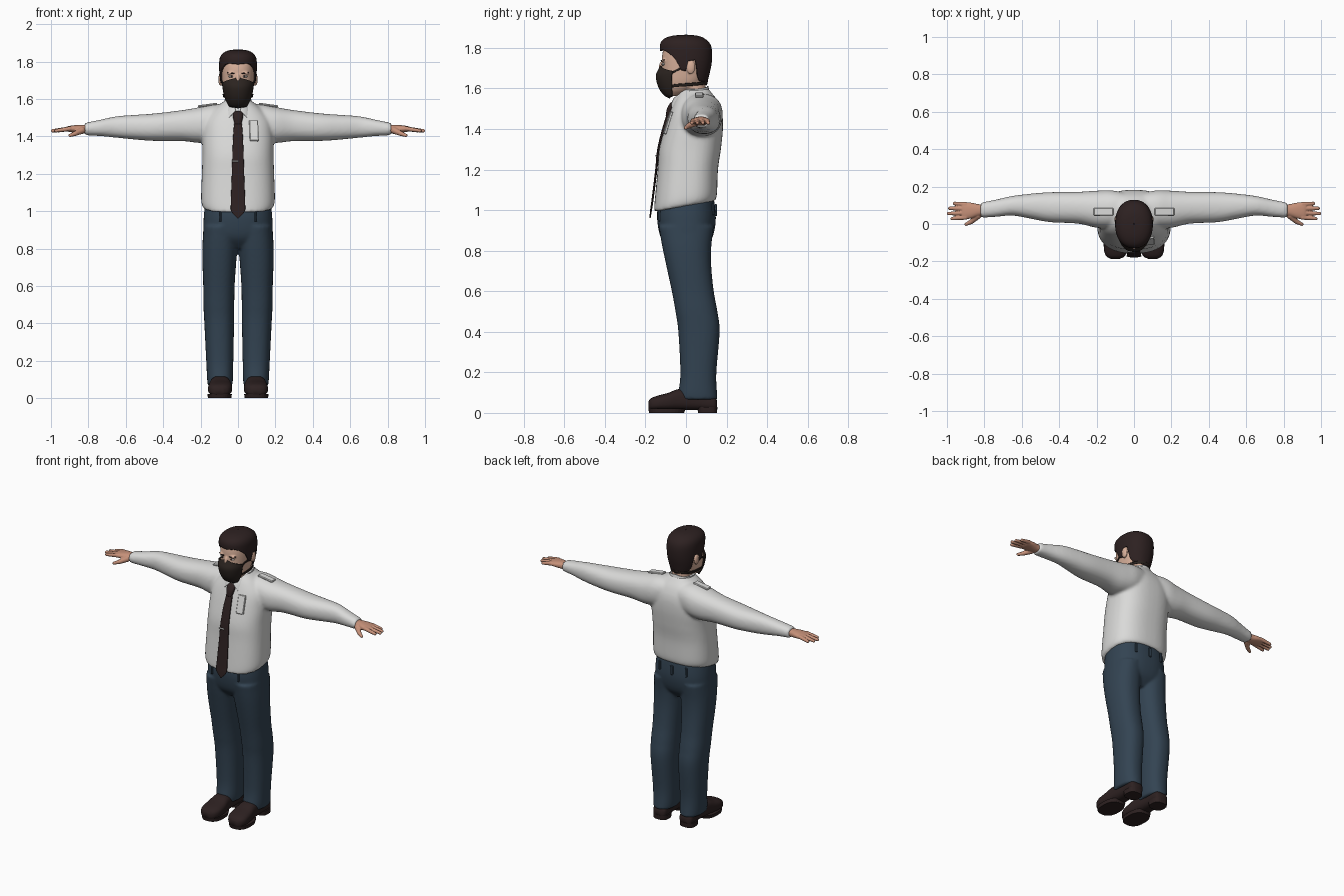
import bpy, bmesh, math
from mathutils import Vector, Matrix


def material(name, rgb):
    m = bpy.data.materials.new(name)
    m.diffuse_color = (*rgb, 1)
    return m


WHITE = material("shirt white", (0.70, 0.70, 0.69))
BLUE = material("trouser blue", (0.033, 0.057, 0.085))
DARK = material("dark brown", (0.026, 0.015, 0.015))
MASK = material("mask black", (0.024, 0.017, 0.014))
FACE = material("face skin", (0.68, 0.43, 0.32))
HAND = material("hand skin", (0.56, 0.28, 0.19))
EYE = material("eye white", (0.75, 0.72, 0.68))


def finish(name, bm, mat, voxel=0, smooth=6, thick=0, recalc=True, flat=False):
    if recalc:
        bmesh.ops.recalc_face_normals(bm, faces=bm.faces)
    for f in bm.faces:
        f.smooth = not flat
    me = bpy.data.meshes.new(name)
    bm.to_mesh(me)
    bm.free()
    me.materials.append(mat)
    ob = bpy.data.objects.new(name, me)
    bpy.context.collection.objects.link(ob)
    if voxel:
        r = ob.modifiers.new("fuse", "REMESH")
        r.mode, r.voxel_size, r.use_smooth_shade = "VOXEL", voxel, True
        s = ob.modifiers.new("soften", "SMOOTH")
        s.factor, s.iterations = 0.5, smooth
    if thick:
        s = ob.modifiers.new("thickness", "SOLIDIFY")
        s.thickness, s.offset = thick, -1
    return ob


def refine(rings, n=6):
    """Catmull-Rom interpolation between the given sections."""
    out = []
    for i in range(len(rings) - 1):
        p0, p1 = rings[max(i - 1, 0)], rings[i]
        p2, p3 = rings[i + 1], rings[min(i + 2, len(rings) - 1)]
        for k in range(n):
            t = k / n
            out.append([0.5 * (2 * b + (c - a) * t + (2 * a - 5 * b + 4 * c - d) * t * t
                               + (3 * b - a - 3 * c + d) * t ** 3)
                        for a, b, c, d in zip(p0, p1, p2, p3)])
    return out + [list(rings[-1])]


def section(r, a, p):
    """Point on a superellipse section (t, umin, umax, vmin, vmax)."""
    s, c = math.sin(a), math.cos(a)
    u = (r[1] + r[2]) / 2 + (r[2] - r[1]) / 2 * math.copysign(abs(s) ** (2 / p), s)
    v = (r[3] + r[4]) / 2 - (r[4] - r[3]) / 2 * math.copysign(abs(c) ** (2 / p), c)
    return u, v


def loft(bm, rings, axis="z", p=2.3, side=1, n=32, tilt=None):
    rows = []
    for r in refine(rings):
        row = []
        for k in range(n):
            u, v = section(r, 2 * math.pi * k / n, p)
            t = r[0]
            co = {"z": (u, v, t), "x": (t, u, v), "y": (u, t, v)}[axis]
            lift = tilt(t) * co[1] if tilt else 0
            row.append(bm.verts.new((co[0] * side, co[1], co[2] + lift)))
        rows.append(row)
    for a, b in zip(rows, rows[1:]):
        for k in range(n):
            bm.faces.new((a[k], a[(k + 1) % n], b[(k + 1) % n], b[k]))
    bm.faces.new(rows[0])
    bm.faces.new(rows[-1])


def lerp_table(tab, x):
    for a, b in zip(tab, tab[1:]):
        if x <= b[0]:
            f = max(0, (x - a[0]) / (b[0] - a[0]))
            return [p + (q - p) * f for p, q in zip(a, b)]
    return list(tab[-1])


def shell(name, mat, profile, a0, a1, low, high, thick=0.006, rows=20, cols=72, p=2.2):
    """Open sheet around the z axis; low and high edges are tables of (degrees from front, z)."""
    prof, bm, grid = refine(profile), bmesh.new(), []
    for j in range(cols + 1):
        deg = a0 + (a1 - a0) * j / cols
        fold = abs((deg + 180) % 360 - 180)
        zl, zh = lerp_table(low, fold)[1], lerp_table(high, fold)[1]
        col = []
        for i in range(rows + 1):
            z = zl + (zh - zl) * math.sin(i / rows * math.pi / 2)
            u, v = section(lerp_table(prof, z), math.radians(deg), p)
            col.append(bm.verts.new((u, v, z)))
        grid.append(col)
    for a, b in zip(grid, grid[1:]):
        for i in range(rows):
            bm.faces.new((a[i], b[i], b[i + 1], a[i + 1]))
    bmesh.ops.remove_doubles(bm, verts=bm.verts, dist=1e-5)
    return finish(name, bm, mat, thick=thick, recalc=False)


def ball(bm, loc, size):
    bmesh.ops.create_uvsphere(bm, u_segments=20, v_segments=12, radius=1,
                              matrix=Matrix.Translation(loc) @ Matrix.Diagonal((*size, 1)))


def capsule(bm, a, b, r0, r1):
    a, b = Vector(a), Vector(b)
    rot = (b - a).to_track_quat("Z", "Y").to_matrix().to_4x4()
    bmesh.ops.create_cone(bm, cap_ends=True, segments=14, radius1=r0, radius2=r1, depth=(b - a).length,
                          matrix=Matrix.Translation((a + b) / 2) @ rot)
    ball(bm, a, (r0,) * 3)
    ball(bm, b, (r1,) * 3)


def plate(name, mat, loc, size, rot=(0, 0, 0), bevel=0.003):
    bm = bmesh.new()
    bmesh.ops.create_cube(bm, size=1, matrix=Matrix.Diagonal((*size, 1)))
    bmesh.ops.bevel(bm, geom=bm.edges[:], offset=min(bevel, min(size) / 3), segments=1, affect="EDGES")
    ob = finish(name, bm, mat, flat=True)
    ob.location, ob.rotation_euler = loc, rot
    return ob


# Shirt: torso with slanted hem, fused with both sleeves
bm = bmesh.new()
loft(bm, [(1.02, -.185, .185, -.158, .145), (1.06, -.197, .197, -.155, .153), (1.2, -.193, .193, -.14, .158),
          (1.3, -.19, .19, -.132, .172), (1.4, -.19, .19, -.106, .182), (1.48, -.18, .18, -.08, .178),
          (1.54, -.135, .135, -.056, .155), (1.58, -.085, .085, -.035, .125), (1.6, -.06, .06, -.02, .11)],
     p=2.5, n=48, tilt=lambda z: 0.18 * max(0, 1 - (z - 1.02) / 0.2))
for s in (1, -1):
    loft(bm, [(.02, 0, .16, 1.41, 1.57), (.12, -.02, .18, 1.375, 1.573), (.2, -.02, .178, 1.365, 1.557),
              (.3, .002, .172, 1.375, 1.54), (.45, .01, .17, 1.376, 1.522), (.55, .028, .162, 1.383, 1.515),
              (.65, .045, .15, 1.393, 1.507), (.74, .038, .13, 1.402, 1.488), (.8, .035, .118, 1.405, 1.476),
              (.82, .036, .115, 1.408, 1.472)], "x", side=s)
finish("shirt", bm, WHITE, voxel=0.009, smooth=6)

# Collar in two leaves, open at the front
shell("shirt_collar", WHITE, [(1.49, -.1, .1, -.085, .16), (1.54, -.088, .088, -.068, .136),
                              (1.58, -.075, .075, -.045, .118), (1.62, -.066, .066, -.02, .108)], 8, 352,
      [(8, 1.535), (28, 1.50), (60, 1.545), (180, 1.565)], [(8, 1.55), (60, 1.59), (180, 1.612)])

# Trousers: hips fused with both legs
bm = bmesh.new()
loft(bm, [(.8, -.1, .1, -.07, .08), (.86, -.178, .178, -.122, .128), (.95, -.184, .184, -.142, .147),
          (1.04, -.176, .176, -.14, .138)], n=48, p=2.4, tilt=lambda z: 0.12 * max(0, (z - .95) / .09))
for s in (1, -1):
    loft(bm, [(.065, .032, .16, -.035, .157), (.1, .027, .165, -.037, .153), (.2, .025, .17, -.028, .15),
              (.4, .021, .18, -.038, .166), (.5, .02, .185, -.052, .155), (.6, .018, .186, -.07, .137),
              (.72, .01, .19, -.096, .125), (.82, .002, .19, -.117, .125), (.92, .0, .184, -.135, .137)], side=s)
finish("trousers", bm, BLUE, voxel=0.008, smooth=5)
for s in (1, -1):
    plate("belt_loop_front", BLUE, (s * .095, -.133, .975), (.014, .012, .06), (0, 0, s * .2))
    plate("belt_loop_back", BLUE, (s * .095, .135, 1.005), (.014, .012, .06), (0, 0, -s * .2))
plate("belt_loop_centre", BLUE, (0, .147, 1.0), (.02, .012, .06))

# Shoes with heel and sole
for s in (1, -1):
    bm = bmesh.new()
    loft(bm, [(.153, .07, .12, .02, .06), (.135, .05, .14, .012, .085), (.06, .047, .143, .014, .11),
              (-.03, .04, .15, .014, .118), (-.09, .032, .158, .012, .098), (-.14, .034, .16, .012, .085),
              (-.172, .05, .148, .014, .072), (-.186, .075, .125, .02, .055)], "y", p=2.7, side=s)
    finish("shoe", bm, DARK)
    bm = bmesh.new()
    loft(bm, [(0, .035, .161, -.182, -.01), (.022, .033, .163, -.186, -.0)], p=2.5, side=s)
    loft(bm, [(0, .048, .144, .06, .153), (.03, .046, .146, .055, .155)], p=2.8, side=s)
    finish("shoe_sole", bm, DARK, flat=True)

# Hands
for s in (1, -1):
    bm = bmesh.new()
    loft(bm, [(.78, .05, .105, 1.418, 1.46), (.83, .042, .106, 1.416, 1.462), (.87, .03, .114, 1.42, 1.46),
              (.905, .025, .116, 1.424, 1.455), (.92, .03, .112, 1.43, 1.45)], "x", side=s)
    for y0, y1, tip in ((.035, .029, .972), (.059, .056, .992), (.082, .084, .985), (.105, .11, .96)):
        capsule(bm, (s * .9, y0, 1.441), (s * tip, y1, 1.43), .0125, .0095)
    capsule(bm, (s * .835, .045, 1.432), (s * .87, .012, 1.415), .019, .013)
    capsule(bm, (s * .87, .012, 1.415), (s * .898, -.002, 1.405), .013, .009)
    finish("hand", bm, HAND, voxel=0.0035, smooth=4)

# Neck, head, ears and nose bridge
bm = bmesh.new()
loft(bm, [(1.48, -.066, .066, -.02, .105), (1.56, -.06, .06, -.02, .1), (1.66, -.062, .062, -.04, .095)])
loft(bm, [(1.562, -.03, .03, -.088, -.03), (1.59, -.06, .06, -.112, .03), (1.63, -.078, .078, -.118, .08),
          (1.7, -.087, .087, -.119, .108), (1.76, -.09, .09, -.118, .114), (1.8, -.088, .088, -.108, .108),
          (1.83, -.075, .075, -.085, .09), (1.848, -.04, .04, -.05, .055)], n=48)
ball(bm, (0, -.117, 1.70), (.014, .018, .035))
for s in (1, -1):
    ball(bm, (s * .094, .024, 1.705), (.011, .022, .035))
    ball(bm, (s * .034, -.108, 1.738), (.026, .012, .009))
finish("head", bm, FACE, voxel=0.0045, smooth=3)

# Eyes and brows
for s in (1, -1):
    for name, mat, loc, size in (("eye", EYE, (.035, -.11, 1.72), (.015, .008, .0065)),
                                 ("pupil", DARK, (.034, -.1155, 1.72), (.006, .005, .006))):
        bm = bmesh.new()
        ball(bm, (s * loc[0], loc[1], loc[2]), size)
        finish(name, bm, mat)
    plate("brow", DARK, (s * .038, -.113, 1.738), (.042, .012, .007), (0, -s * .12, s * .32))

# Hair: shell whose lower edge follows hairline, sideburns and nape
shell("hair", DARK, [(1.6, -.066, .066, -.07, .098), (1.66, -.088, .088, -.1, .113), (1.72, -.098, .098, -.118, .126),
                     (1.78, -.101, .101, -.128, .129), (1.82, -.097, .097, -.127, .119), (1.845, -.08, .08, -.108, .094),
                     (1.86, -.048, .048, -.066, .058), (1.865, -.002, .002, -.004, .004)], 0, 360,
      [(0, 1.785), (28, 1.79), (44, 1.782), (56, 1.765), (66, 1.745), (74, 1.71), (77, 1.69), (88, 1.685),
       (92, 1.735), (108, 1.74), (116, 1.66), (125, 1.635), (180, 1.615)], [(0, 1.865), (180, 1.865)],
      thick=.012, rows=28, cols=144)

# Face mask with ear and neck straps
shell("face_mask", MASK, [(1.548, -.02, .02, -.07, -.04), (1.558, -.048, .048, -.1, .0), (1.59, -.068, .068, -.128, .05),
                          (1.625, -.08, .08, -.143, .08), (1.665, -.087, .087, -.149, .09),
                          (1.695, -.091, .091, -.136, .1), (1.72, -.094, .094, -.122, .1)], -72, 72,
      [(0, 1.55), (72, 1.558)], [(0, 1.715), (25, 1.705), (72, 1.685)], thick=.008)
STRAP = [(1.6, -.076, .076, -.11, .098), (1.63, -.083, .083, -.12, .107), (1.7, -.094, .094, -.123, .115),
         (1.75, -.096, .096, -.123, .12)]
shell("neck_strap", MASK, STRAP, 55, 305, [(55, 1.605), (180, 1.624)], [(55, 1.619), (180, 1.638)], rows=4)
for a in (55, 270):
    shell("ear_strap", MASK, STRAP, a, a + 35, [(55, 1.668), (92, 1.705)], [(55, 1.68), (92, 1.714)], rows=4, cols=16)

# Necktie hanging free of the shirt, with knot and clip
bm = bmesh.new()
loft(bm, [(.962, -.003, .003, -.18, -.174), (1.0, -.036, .036, -.177, -.168), (1.05, -.038, .038, -.17, -.16),
          (1.2, -.033, .033, -.152, -.141), (1.3, -.03, .03, -.142, -.13), (1.4, -.026, .026, -.118, -.104),
          (1.47, -.021, .021, -.096, -.08)], p=3.5)
loft(bm, [(1.465, -.018, .018, -.1, -.07), (1.5, -.026, .026, -.094, -.05), (1.525, -.027, .027, -.08, -.04),
          (1.535, -.018, .018, -.068, -.04)], p=3)
finish("necktie", bm, DARK)
plate("tie_clip", WHITE, (-.014, -.148, 1.268), (.036, .008, .008))

# Chest flap and shoulder straps
plate("chest_flap", WHITE, (.085, -.089, 1.43), (.048, .014, .115), (-.3, 0, .12))
for s in (1, -1):
    plate("shoulder_strap", WHITE, (s * .163, .065, 1.567), (.105, .042, .012), (0, s * .14, 0), .004)
